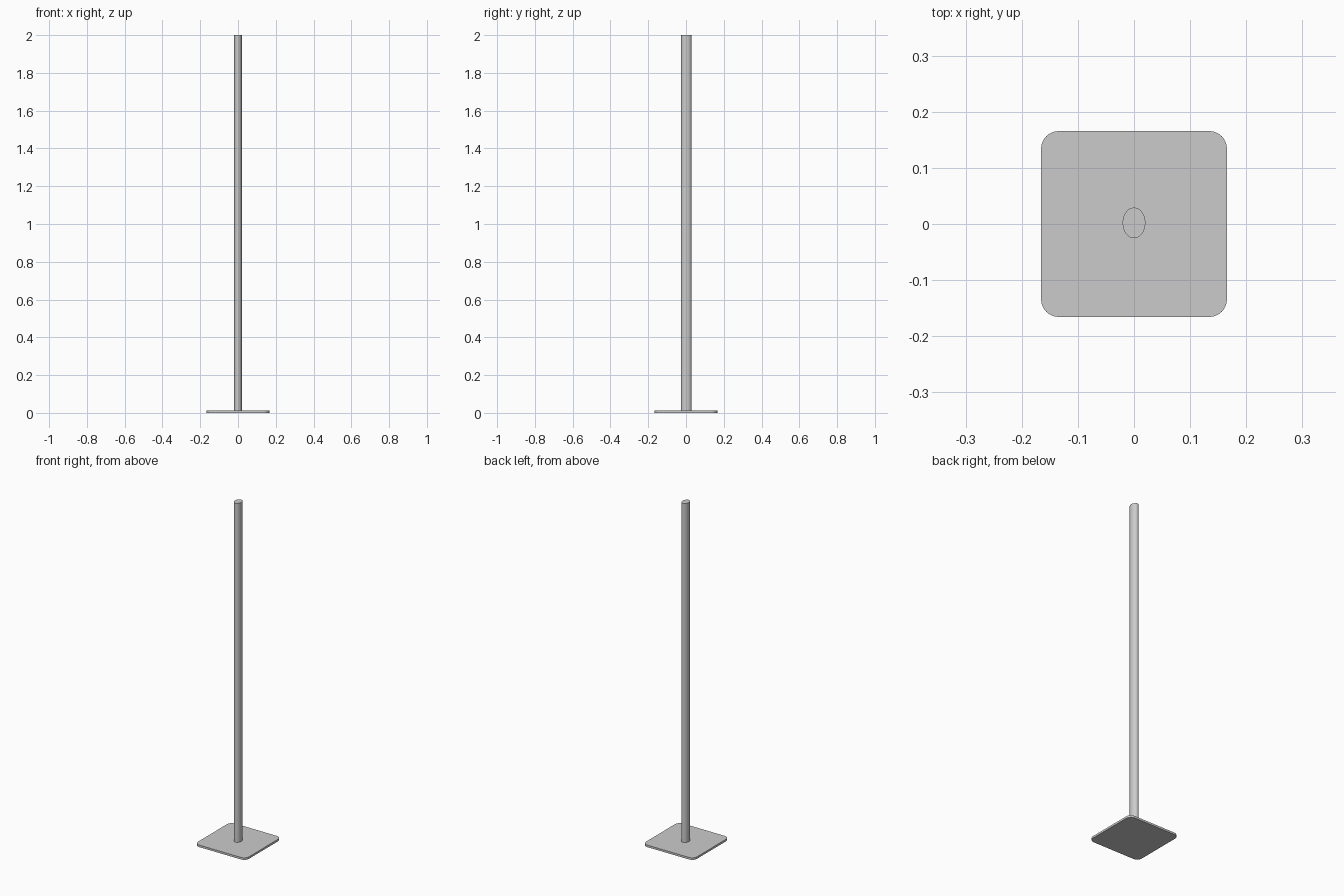
import bpy, bmesh, math

if "Cube" in bpy.data.objects:
    bpy.data.objects.remove(bpy.data.objects["Cube"])


def extrude_profile(name, pts, z0, z1, bevel=0.0):
    """Closed outline extruded vertically, smooth sides with sharp rims."""
    bm = bmesh.new()
    base = bm.faces.new([bm.verts.new((x, y, z0)) for x, y in pts])
    res = bmesh.ops.extrude_face_region(bm, geom=[base])
    for v in res["geom"]:
        if isinstance(v, bmesh.types.BMVert):
            v.co.z = z1
    bmesh.ops.recalc_face_normals(bm, faces=bm.faces)
    mesh = bpy.data.meshes.new(name)
    bm.to_mesh(mesh)
    bm.free()
    obj = bpy.data.objects.new(name, mesh)
    bpy.context.collection.objects.link(obj)
    bpy.ops.object.select_all(action='DESELECT')
    obj.select_set(True)
    bpy.context.view_layer.objects.active = obj
    bpy.ops.object.shade_smooth_by_angle(angle=math.radians(30))
    return obj


def rounded_square(half, radius, steps=10):
    pts = []
    for q, (sx, sy) in enumerate([(1, 1), (-1, 1), (-1, -1), (1, -1)]):
        for i in range(steps + 1):
            a = math.pi / 2 * (q + i / steps)
            pts.append((sx * (half - radius) + radius * math.cos(a),
                        sy * (half - radius) + radius * math.sin(a)))
    return pts


def ellipse(rx, ry, cy, n=64):
    return [(rx * math.cos(2 * math.pi * i / n),
             cy + ry * math.sin(2 * math.pi * i / n)) for i in range(n)]


# Flat base plate with rounded corners
extrude_profile("base_plate", rounded_square(0.1655, 0.031), 0.0, 0.012)

# Tall oval post, slightly behind centre
extrude_profile("post", ellipse(0.0203, 0.0273, 0.002), 0.012, 2.0)
